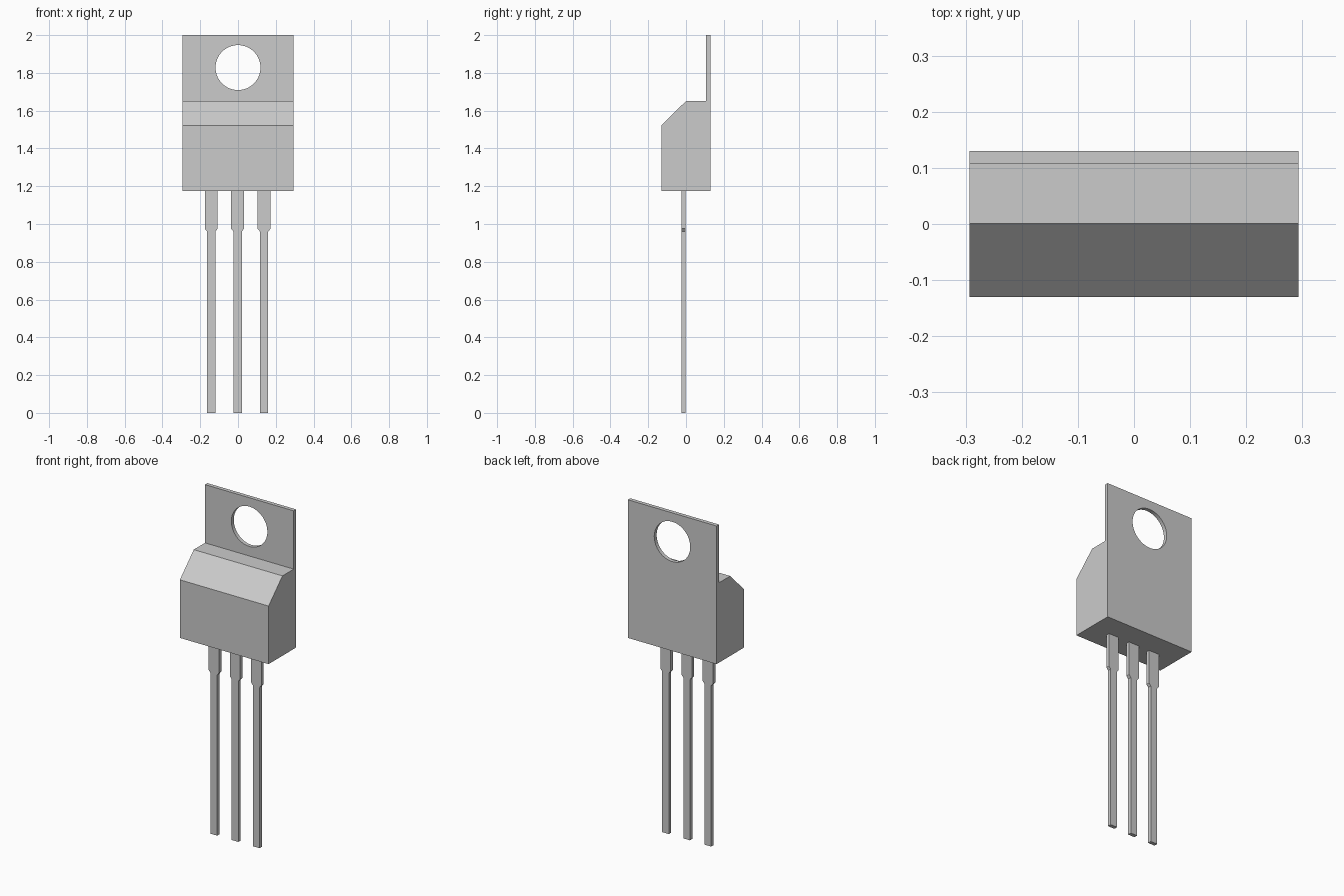
import bpy
import bmesh
import math

cube = bpy.data.objects.get("Cube")
if cube:
    bpy.data.objects.remove(cube, do_unlink=True)

GREY = (0.6, 0.6, 0.6, 1.0)
grey = bpy.data.materials.new("plain_grey")
grey.use_nodes = True
grey.diffuse_color = GREY
grey.node_tree.nodes["Principled BSDF"].inputs["Base Color"].default_value = GREY


def extrude_profile(name, points, offset):
    """Make a solid by extruding a flat outline along an offset vector."""
    bm = bmesh.new()
    face = bm.faces.new([bm.verts.new(p) for p in points])
    result = bmesh.ops.extrude_face_region(bm, geom=[face])
    moved = [g for g in result["geom"] if isinstance(g, bmesh.types.BMVert)]
    bmesh.ops.translate(bm, verts=moved, vec=offset)
    bmesh.ops.recalc_face_normals(bm, faces=bm.faces[:])
    mesh = bpy.data.meshes.new(name)
    bm.to_mesh(mesh)
    bm.free()
    mesh.materials.append(grey)
    obj = bpy.data.objects.new(name, mesh)
    bpy.context.collection.objects.link(obj)
    return obj


# Body with chamfered front and thin mounting tab: side outline (y, z)
HALF_WIDTH = 0.293
side = [(-0.13, 1.175), (0.13, 1.175), (0.13, 2.0), (0.107, 2.0),
        (0.107, 1.652), (0.001, 1.652), (-0.13, 1.522)]
body = extrude_profile("body_and_tab", [(-HALF_WIDTH, y, z) for y, z in side],
                       (2 * HALF_WIDTH, 0, 0))

# Round mounting hole through the tab
bpy.ops.mesh.primitive_cylinder_add(vertices=64, radius=0.119, depth=0.2,
                                    location=(0, 0.12, 1.828),
                                    rotation=(math.pi / 2, 0, 0))
cutter = bpy.context.object
cutter.name = "hole_cutter"
cutter.hide_render = True
cutter.data.materials.append(grey)
cut = body.modifiers.new("mounting_hole", 'BOOLEAN')
cut.operation = 'DIFFERENCE'
cut.solver = 'EXACT'
cut.object = cutter
bpy.ops.object.select_all(action='DESELECT')
body.select_set(True)
bpy.context.view_layer.objects.active = body
bpy.ops.object.modifier_apply(modifier=cut.name)
bpy.data.objects.remove(cutter, do_unlink=True)
bpy.ops.object.shade_smooth_by_angle(angle=math.radians(30))

# Three flat pins, wide at the body and stepping down to narrow legs
half_outline = [(0.022, 0.0), (0.022, 0.96), (0.034, 0.975), (0.034, 1.175)]
outline = half_outline + [(-x, z) for x, z in reversed(half_outline)]
for name, centre in (("right_pin", -0.142), ("middle_pin", -0.002), ("left_pin", 0.138)):
    extrude_profile(name, [(centre + x, -0.025, z) for x, z in outline],
                    (0, 0.022, 0))
